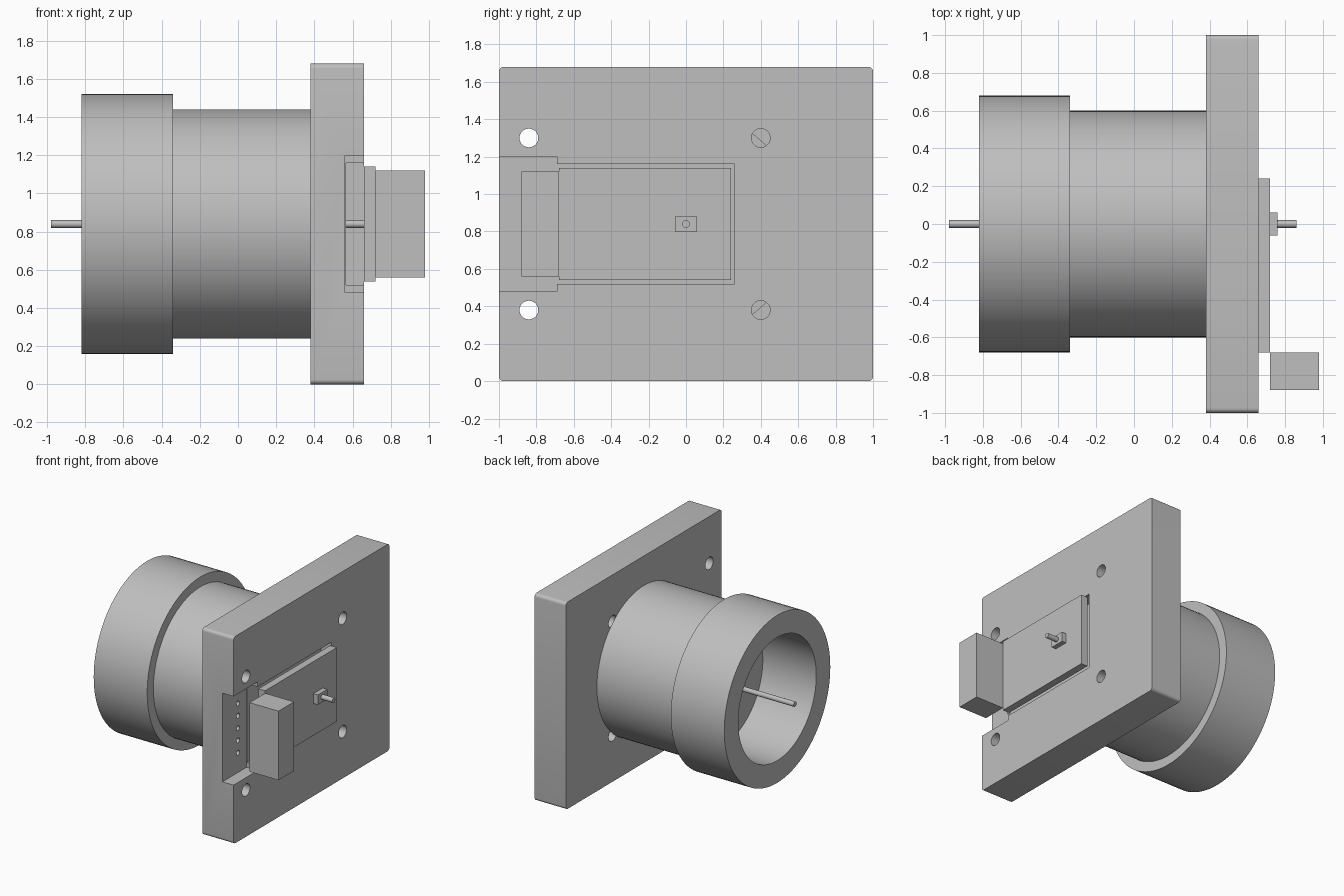
import bpy, bmesh, math
from mathutils import Matrix, Vector

if "Cube" in bpy.data.objects:
    bpy.data.objects.remove(bpy.data.objects["Cube"])

MID = 0.84       # height of the main axis

grey = bpy.data.materials.new("plain_grey")
grey.use_nodes = True
grey.diffuse_color = (0.52, 0.52, 0.52, 1)
grey.node_tree.nodes["Principled BSDF"].inputs["Base Color"].default_value = (0.52, 0.52, 0.52, 1)


def finish(name, bm, smooth=False):
    bmesh.ops.recalc_face_normals(bm, faces=bm.faces)
    mesh = bpy.data.meshes.new(name)
    bm.to_mesh(mesh)
    bm.free()
    mesh.materials.append(grey)
    ob = bpy.data.objects.new(name, mesh)
    bpy.context.collection.objects.link(ob)
    if smooth:
        shade(ob)
    return ob


def shade(ob):
    bpy.ops.object.select_all(action='DESELECT')
    ob.select_set(True)
    bpy.context.view_layer.objects.active = ob
    bpy.ops.object.shade_smooth_by_angle(angle=math.radians(30))


def box(name, x, y, z, round_edges=0):
    """Box from ranges; optionally rounds the edges running along x."""
    bm = bmesh.new()
    bmesh.ops.create_cube(bm, size=1)
    for v in bm.verts:
        v.co = [r[0] if c < 0 else r[1] for c, r in zip(v.co, (x, y, z))]
    if round_edges:
        along = [e for e in bm.edges
                 if abs(e.verts[0].co.x - e.verts[1].co.x) > 0.01]
        bmesh.ops.bevel(bm, geom=along, offset=round_edges, segments=5,
                        profile=0.5, affect='EDGES')
    return finish(name, bm)


def rod(name, x0, x1, radius, y=0, z=MID, sides=32):
    bm = bmesh.new()
    place = Matrix.Translation(((x0 + x1) / 2, y, z)) @ Matrix.Rotation(math.pi / 2, 4, 'Y')
    bmesh.ops.create_cone(bm, cap_ends=True, segments=sides, radius1=radius,
                          radius2=radius, depth=x1 - x0, matrix=place)
    return finish(name, bm, True)


def lathe(name, profile, sides=96):
    """Spins (x, radius) points around the main axis."""
    bm = bmesh.new()
    verts = [bm.verts.new((x, 0, MID + r)) for x, r in profile]
    edges = [bm.edges.new(pair) for pair in zip(verts, verts[1:])]
    bmesh.ops.spin(bm, geom=verts + edges, cent=(0, 0, MID), axis=(1, 0, 0),
                   angle=math.tau, steps=sides, use_duplicate=False)
    bmesh.ops.remove_doubles(bm, verts=bm.verts, dist=0.0005)
    return finish(name, bm, True)


def cut(target, cutter):
    mod = target.modifiers.new("cut", 'BOOLEAN')
    mod.operation = 'DIFFERENCE'
    mod.solver = 'EXACT'
    mod.object = cutter
    bpy.context.view_layer.objects.active = target
    bpy.ops.object.modifier_apply(modifier=mod.name)
    bpy.data.objects.remove(cutter)


# Mounting plate with rounded corners
plate = box("mounting_plate", (0.38, 0.66), (-1, 1), (0, 1.68), 0.025)

# Open-sided pocket: wide mouth and narrower bay
cut(plate, box("mouth_cutter", (0.56, 0.8), (-1.1, -0.69), (0.48, 1.2)))
cut(plate, box("bay_cutter", (0.565, 0.8), (-0.75, 0.26), (0.52, 1.16)))

# Four screw holes through the plate
for y in (-0.84, 0.4):
    for side in (-1, 1):
        cut(plate, rod("screw_cutter", 0.3, 0.8, 0.05, y, MID + side * 0.46))

# Row of small blind holes in the mouth of the pocket
for i in range(-2, 3):
    cut(plate, rod("contact_cutter", 0.46, 0.62, 0.02, -0.8, MID + i * 0.1, 20))
shade(plate)

# Barrel with a wider hollow collar at its end
lathe("barrel", [(-0.34, 0), (-0.34, 0.5), (-0.82, 0.5), (-0.82, 0.68),
                 (-0.34, 0.68), (-0.34, 0.6), (0.38, 0.6), (0.38, 0)])

# Shaft along the axis
rod("shaft", -0.98, 0.86, 0.02)

# Circuit board, its connector block and the shaft holder
box("circuit_board", (0.66, 0.72), (-0.68, 0.24), (0.54, 1.14))
box("connector_block", (0.72, 0.98), (-0.88, -0.68), (0.56, 1.12))
box("shaft_holder", (0.72, 0.76), (-0.06, 0.06), (0.8, 0.88))
